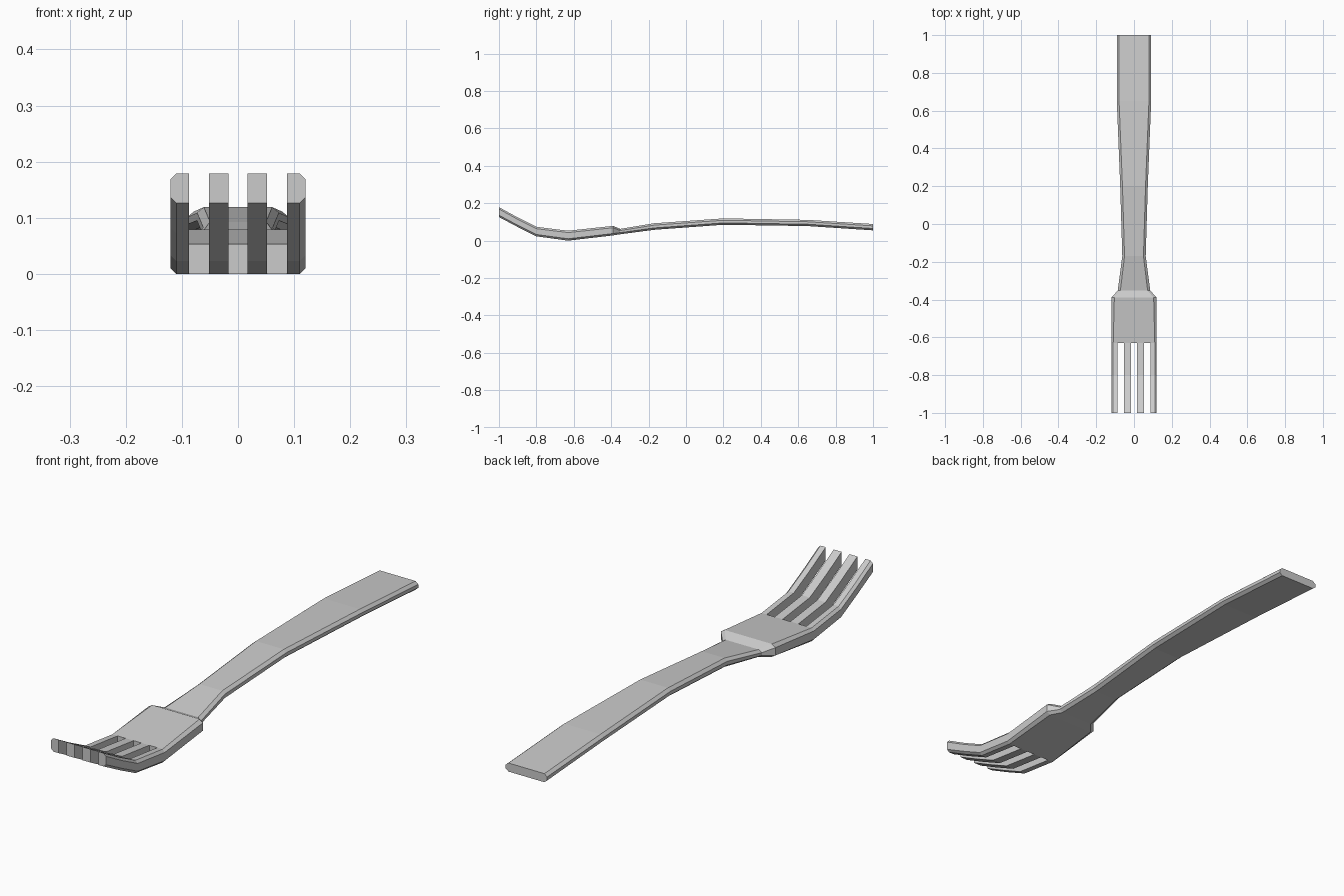
import bpy, bmesh

if "Cube" in bpy.data.objects:
    bpy.data.objects.remove(bpy.data.objects["Cube"])


def loft(name, sections, cap_end=True):
    """Skin a row of (y, [(x, z), ...]) sections into one flat-shaded solid."""
    bm = bmesh.new()
    rings = [[bm.verts.new((x, y, z)) for x, z in pts] for y, pts in sections]
    n = len(rings[0])
    for a, b in zip(rings, rings[1:]):
        for i in range(n):
            j = (i + 1) % n
            bm.faces.new((a[i], a[j], b[j], b[i]))
    bm.faces.new(rings[0][::-1])
    if cap_end:
        bm.faces.new(rings[-1])
    bmesh.ops.recalc_face_normals(bm, faces=bm.faces)
    mesh = bpy.data.meshes.new(name)
    bm.to_mesh(mesh)
    bm.free()
    ob = bpy.data.objects.new(name, mesh)
    bpy.context.collection.objects.link(ob)
    return ob


def octagon(w, zb, zt, cx, cz):
    """Bar section of half width w with chamfered corners."""
    right = [(w - cx, zb), (w, zb + cz), (w, zt - cz), (w - cx, zt)]
    return right + [(-x, z) for x, z in reversed(right)]


# Head plate, neck and handle: y, half width, bottom, top, chamfer x, chamfer z
body = [
    (-0.63, 0.12, 0.0, 0.053, 0.010, 0.010),
    (-0.39, 0.12, 0.028, 0.079, 0.016, 0.010),
    (-0.352, 0.086, 0.034, 0.063, 0.014, 0.009),
    (-0.17, 0.062, 0.058, 0.093, 0.012, 0.010),
    (0.20, 0.073, 0.085, 0.119, 0.012, 0.010),
    (0.65, 0.091, 0.078, 0.111, 0.012, 0.010),
    (1.00, 0.091, 0.055, 0.089, 0.012, 0.010),
]
loft("head_and_handle", [(y, octagon(*s)) for y, *s in body])

# Curve shared by all tines: y, bottom, top
tine_path = [(-1.0, 0.126, 0.179), (-0.90, 0.073, 0.124),
             (-0.80, 0.023, 0.074), (-0.63, 0.0, 0.053)]

for side, label in ((1, "right"), (-1, "left")):
    # Inner tine: plain bar
    loft("inner_tine_" + label,
         [(y, [(side * 0.017, b), (side * 0.052, b),
               (side * 0.052, t), (side * 0.017, t)]) for y, b, t in tine_path],
         cap_end=False)
    # Outer tine: chamfered along its outside edge
    loft("outer_tine_" + label,
         [(y, [(side * 0.087, b), (side * 0.11, b), (side * 0.12, b + 0.01),
               (side * 0.12, t - 0.01), (side * 0.11, t), (side * 0.087, t)])
          for y, b, t in tine_path],
         cap_end=False)
